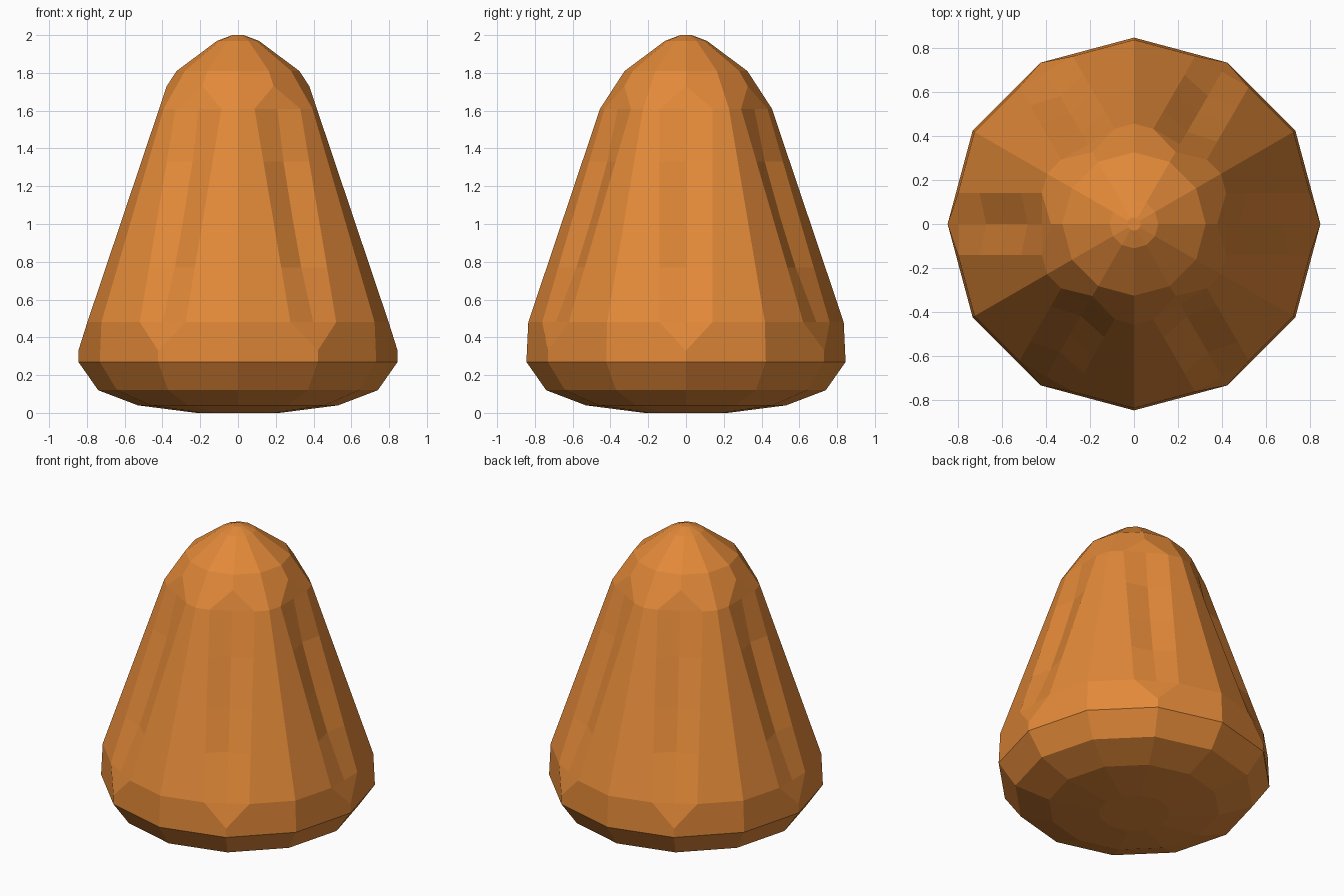
import bpy, bmesh
from math import cos, sin, radians, tan

if "Cube" in bpy.data.objects:
    bpy.data.objects.remove(bpy.data.objects["Cube"])

LOWER = [(0.22, 0.0), (0.53, 0.04), (0.74, 0.12), (0.845, 0.27)]   # radius, height
UPPER = [(0.325, 1.81), (0.11, 1.97), (0.03, 2.0)]
HALF_W = 0.14                                  # half width of a flute
ROWS = [(0.48, 0.0), (0.77, 0.03), (1.03, 0.035), (1.33, 0.03), (1.61, 0.0)]  # height, flute depth

bm = bmesh.new()


def point(r, angle, z, side=0.0):
    a = radians(angle)
    return bm.verts.new((r * cos(a) - side * sin(a), r * sin(a) + side * cos(a), z))


def ring(r, z):
    return [point(r, 30 * i, z) for i in range(12)]


def skin(rings):
    for a, b in zip(rings, rings[1:]):
        for i in range(12):
            j = (i + 1) % 12
            bm.faces.new((a[i], a[j], b[j], b[i]))


# rounded base and domed top, both twelve sided
low = [ring(*p) for p in LOWER]
top = [ring(*p) for p in UPPER]
skin(low)
skin(top)
bm.faces.new(low[0][::-1])
bm.faces.new(top[-1])


def ridge_radius(z):
    return 0.835 + (0.455 - 0.835) * (z - 0.48) / (1.61 - 0.48)


# tapered body: six ridges with a shallow V flute between each pair
ridges = [[point(ridge_radius(z), 60 * k - 30, z) for z, d in ROWS] for k in range(6)]
for k in range(6):
    ang = 60 * k
    ra, rb = ridges[k], ridges[(k + 1) % 6]
    left, mid, right = [], [], []
    for z, depth in ROWS:
        r = ridge_radius(z) - HALF_W * tan(radians(15))
        left.append(point(r, ang, z, -HALF_W))
        mid.append(point(r - depth, ang, z))
        right.append(point(r, ang, z, HALF_W))
    tip, peak = point(0.845, ang, 0.33), point(0.377, ang, 1.73)
    i, p, n = 2 * k, (2 * k - 1) % 12, 2 * k + 1
    b, t = low[-1], top[0]
    # skirt and shoulder facets around the flute ends
    bm.faces.new((b[p], b[i], tip, left[0], ra[0]))
    bm.faces.new((b[i], b[n], rb[0], right[0], tip))
    bm.faces.new((ra[-1], left[-1], peak, t[i], t[p]))
    bm.faces.new((right[-1], rb[-1], t[n], t[i], peak))
    # pointed flute ends
    bm.faces.new((tip, mid[0], left[0]))
    bm.faces.new((tip, right[0], mid[0]))
    bm.faces.new((left[-1], mid[-1], peak))
    bm.faces.new((mid[-1], right[-1], peak))
    # flute walls and the facets beside them
    cols = [ra, left, mid, right, rb]
    for c, d in zip(cols, cols[1:]):
        for j in range(len(ROWS) - 1):
            bm.faces.new((c[j], d[j], d[j + 1], c[j + 1]))

bmesh.ops.recalc_face_normals(bm, faces=bm.faces[:])
mesh = bpy.data.meshes.new("fluted_cone")
bm.to_mesh(mesh)
bm.free()

mat = bpy.data.materials.new("orange")
mat.diffuse_color = (0.76, 0.25, 0.04, 1)
mat.use_nodes = True
mat.node_tree.nodes["Principled BSDF"].inputs["Base Color"].default_value = mat.diffuse_color
mesh.materials.append(mat)
bpy.context.collection.objects.link(bpy.data.objects.new("fluted_cone", mesh))
